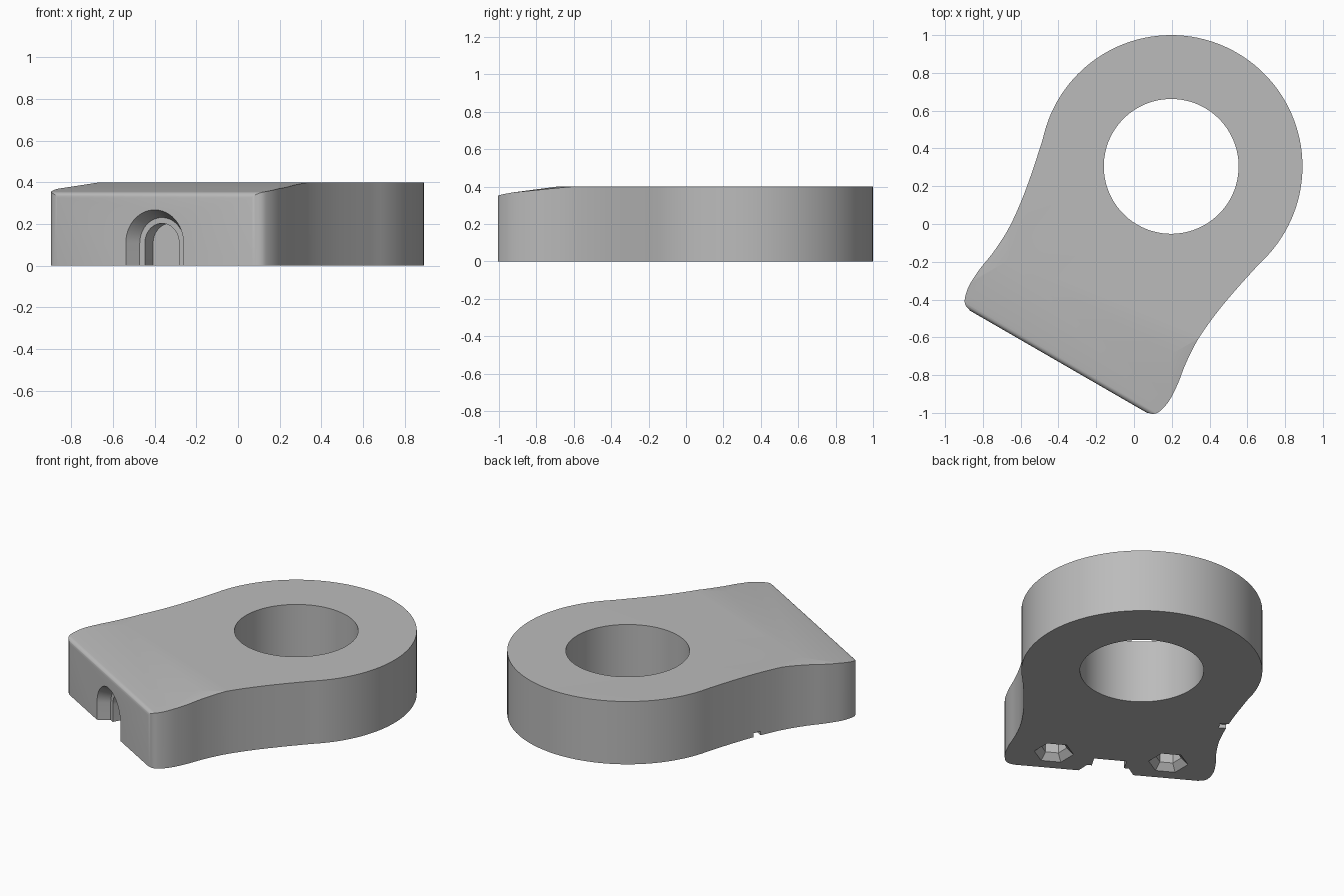
import bpy, bmesh
from math import sin, cos, pi, radians
from mathutils import Vector, Matrix

cube = bpy.data.objects.get("Cube")
if cube:
    bpy.data.objects.remove(cube)

HEIGHT, RING, FRONT = 0.40, 0.695, -1.194

grey = bpy.data.materials.new("plain_grey")
grey.use_nodes = True
grey.diffuse_color = (0.5, 0.5, 0.5, 1)
grey.node_tree.nodes["Principled BSDF"].inputs["Base Color"].default_value = (0.5, 0.5, 0.5, 1)


def loft(name, sections):
    """Closed solid through matching rings of points."""
    bm = bmesh.new()
    rings = [[bm.verts.new(p) for p in s] for s in sections]
    n = len(rings[0])
    for a, b in zip(rings, rings[1:]):
        for i in range(n):
            bm.faces.new((a[i], a[(i + 1) % n], b[(i + 1) % n], b[i]))
    bm.faces.new(rings[0])
    bm.faces.new(rings[-1])
    bmesh.ops.recalc_face_normals(bm, faces=bm.faces)
    mesh = bpy.data.meshes.new(name)
    bm.to_mesh(mesh)
    bm.free()
    obj = bpy.data.objects.new(name, mesh)
    bpy.context.collection.objects.link(obj)
    return obj


def circle(r, z, n, cx=0, cy=0):
    return [(cx + r * cos(2 * pi * i / n), cy + r * sin(2 * pi * i / n), z) for i in range(n)]


def arch(r, y):
    """Upright arch section open through the underside."""
    top = [(r * cos(pi * i / 24), y, 0.108 + r * sin(pi * i / 24)) for i in range(25)]
    return top + [(-r, y, -0.1), (r, y, -0.1)]


def spline(pts, steps=6):
    """Smooth curve through the points."""
    p = [Vector(q) for q in pts]
    p = [2 * p[0] - p[1]] + p + [2 * p[-1] - p[-2]]
    out = []
    for a, b, c, d in zip(p, p[1:], p[2:], p[3:]):
        for k in range(steps):
            t = k / steps
            out.append((2 * b + (c - a) * t + (2 * a - 5 * b + 4 * c - d) * t * t
                        + (3 * b - a - 3 * c + d) * t ** 3) / 2)
    return out + [p[-2]]


# Body outline: round head, waisted sides, rounded front corners
side = spline([(0.66, -0.22), (0.622, -0.40), (0.595, -0.56), (0.581, -0.72), (0.588, -0.86),
               (0.606, -0.98), (0.611, -1.08), (0.597, -1.15), (0.576, -1.18), (0.54, FRONT)])
start = radians(-18.4)
head = [(RING * cos(a), RING * sin(a))
        for a in (start + (pi - 2 * start) * i / 72 for i in range(1, 72))]
outline = [tuple(p) for p in reversed(side)] + head + [(-p[0], p[1]) for p in side]
body = loft("bracket_body", [[(x, y, z) for x, y in outline] for z in (0, HEIGHT)])

# Sloping top facets and the rolled front edge
planes = [(Vector((0, -0.86, HEIGHT)), Vector((0, -0.15, 1)))]
corner = Vector((0.497, -0.86, HEIGHT))
normal = (Vector((0.59, -0.70, HEIGHT)) - corner).cross(Vector((0.58, -1.01, 0.3775)) - corner)
normal = normal if normal.z > 0 else -normal
for s in (1, -1):
    flip = Vector((s, 1, 1))
    planes.append((corner * flip, normal * flip))
for deg in (20, 33, 46, 59, 72, 83):
    n = Vector((0, -sin(radians(deg)), cos(radians(deg))))
    planes.append((Vector((0, FRONT + 0.03, 0.324)) + n * 0.03, n))
bm = bmesh.new()
bm.from_mesh(body.data)
for point, n in planes:
    cut = bmesh.ops.bisect_plane(bm, geom=bm.verts[:] + bm.edges[:] + bm.faces[:], dist=1e-6,
                                 plane_co=point, plane_no=n, clear_outer=True)
    edges = [e for e in bm.edges if e.is_boundary]
    if edges:
        bmesh.ops.holes_fill(bm, edges=edges, sides=0)
bmesh.ops.recalc_face_normals(bm, faces=bm.faces)
bm.to_mesh(body.data)
bm.free()

# Cutters: main bore, stepped front arch, two hexagonal pockets, small side nick
cutters = [
    loft("bore_cutter", [circle(0.357, z, 80) for z in (-0.1, 0.5)]),
    loft("arch_cutter", [arch(0.197, FRONT - 0.07), arch(0.123, FRONT + 0.07),
                         arch(0.095, FRONT + 0.0701), arch(0.095, FRONT + 0.15)]),
    loft("nick_cutter", [[(x, y, z) for x, y in ((-0.7, -0.57), (-0.55, -0.57),
                                                 (-0.55, -0.52), (-0.7, -0.52))]
                         for z in (-0.1, 0.025)]),
]
for s in (1, -1):
    cutters.append(loft("hex_pocket_cutter", [circle(r, z, 6, s * 0.335, -1.02)
                                              for r, z in ((0.155, -0.04), (0.075, 0.04), (0.075, 0.2))]))
for c in cutters:
    c.hide_render = True
    mod = body.modifiers.new("cut", 'BOOLEAN')
    mod.operation, mod.solver, mod.object = 'DIFFERENCE', 'EXACT', c
bpy.context.view_layer.update()
final = bpy.data.meshes.new_from_object(body.evaluated_get(bpy.context.evaluated_depsgraph_get()))
body.modifiers.clear()
body.data = final
for c in cutters:
    bpy.data.objects.remove(c)

# Turn into place, colour and shade
final.transform(Matrix.Translation((0.197, 0.305, 0)) @ Matrix.Rotation(radians(-30), 4, 'Z'))
final.materials.clear()
final.materials.append(grey)
bpy.ops.object.select_all(action='DESELECT')
body.select_set(True)
bpy.context.view_layer.objects.active = body
bpy.ops.object.shade_smooth_by_angle(angle=radians(25))
